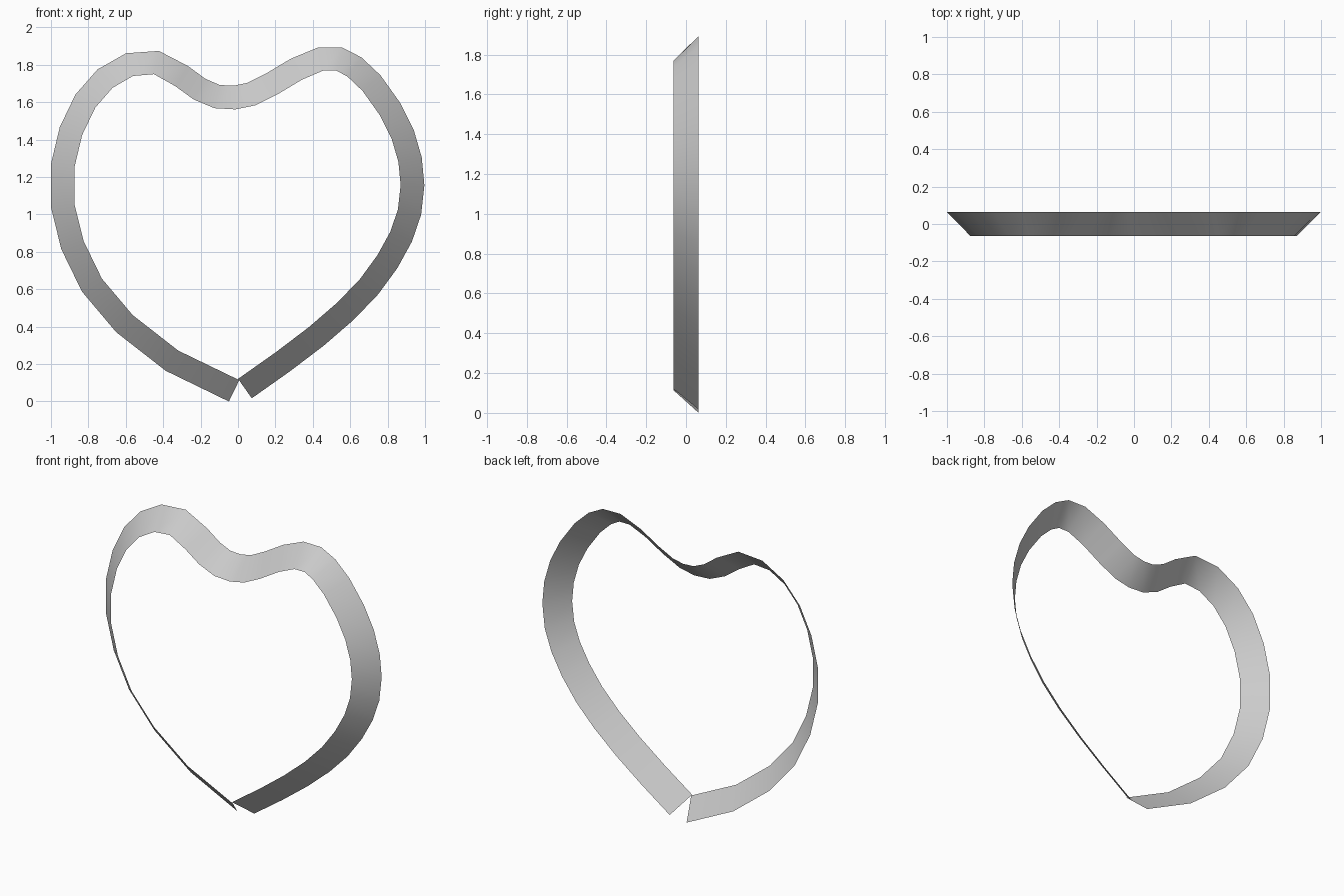
import bpy, bmesh
from mathutils import Vector

if "Cube" in bpy.data.objects:
    bpy.data.objects.remove(bpy.data.objects["Cube"])

# Centre line of the heart (x, z), clockwise from the bottom tip
PATH = [(-.021, .066), (-.353, .227), (-.607, .425), (-.781, .631), (-.885, .845),
        (-.938, 1.059), (-.938, 1.267), (-.893, 1.455), (-.816, 1.615), (-.711, 1.735),
        (-.580, 1.810), (-.436, 1.821), (-.302, 1.749), (-.206, 1.679), (-.112, 1.639),
        (-.019, 1.634), (.070, 1.652), (.179, 1.706), (.313, 1.786), (.442, 1.840),
        (.543, 1.839), (.623, 1.797), (.714, 1.711), (.813, 1.572), (.880, 1.439),
        (.920, 1.302), (.933, 1.166), (.917, 1.021), (.872, .890), (.799, .757),
        (.701, .623), (.575, .492), (.420, .358), (.241, .222), (.037, .078)]
HALF = 0.0635   # half width of the ribbon, both in plane and in depth

pts = [Vector(p) for p in PATH]
steps = [(b - a).normalized() for a, b in zip(pts, pts[1:])]

# Ribbon tilted 45 degrees: inner edge in front, outer edge behind
bm = bmesh.new()
rails = []
for i, p in enumerate(pts):
    t = (steps[max(i - 1, 0)] + steps[min(i, len(steps) - 1)]).normalized()
    out = Vector((-t.y, t.x)) * HALF
    inner, outer = p - out, p + out
    rails.append((bm.verts.new((inner.x, -HALF, inner.y)),
                  bm.verts.new((outer.x, HALF, outer.y))))
for (a, b), (c, d) in zip(rails, rails[1:]):
    bm.faces.new((a, c, d, b)).smooth = True

# Stand it on the ground
low = min(v.co.z for v in bm.verts)
bmesh.ops.translate(bm, verts=bm.verts, vec=(0, 0, -low))

mesh = bpy.data.meshes.new("heart_ribbon")
bm.to_mesh(mesh)
bm.free()
bpy.context.collection.objects.link(bpy.data.objects.new("heart_ribbon", mesh))
